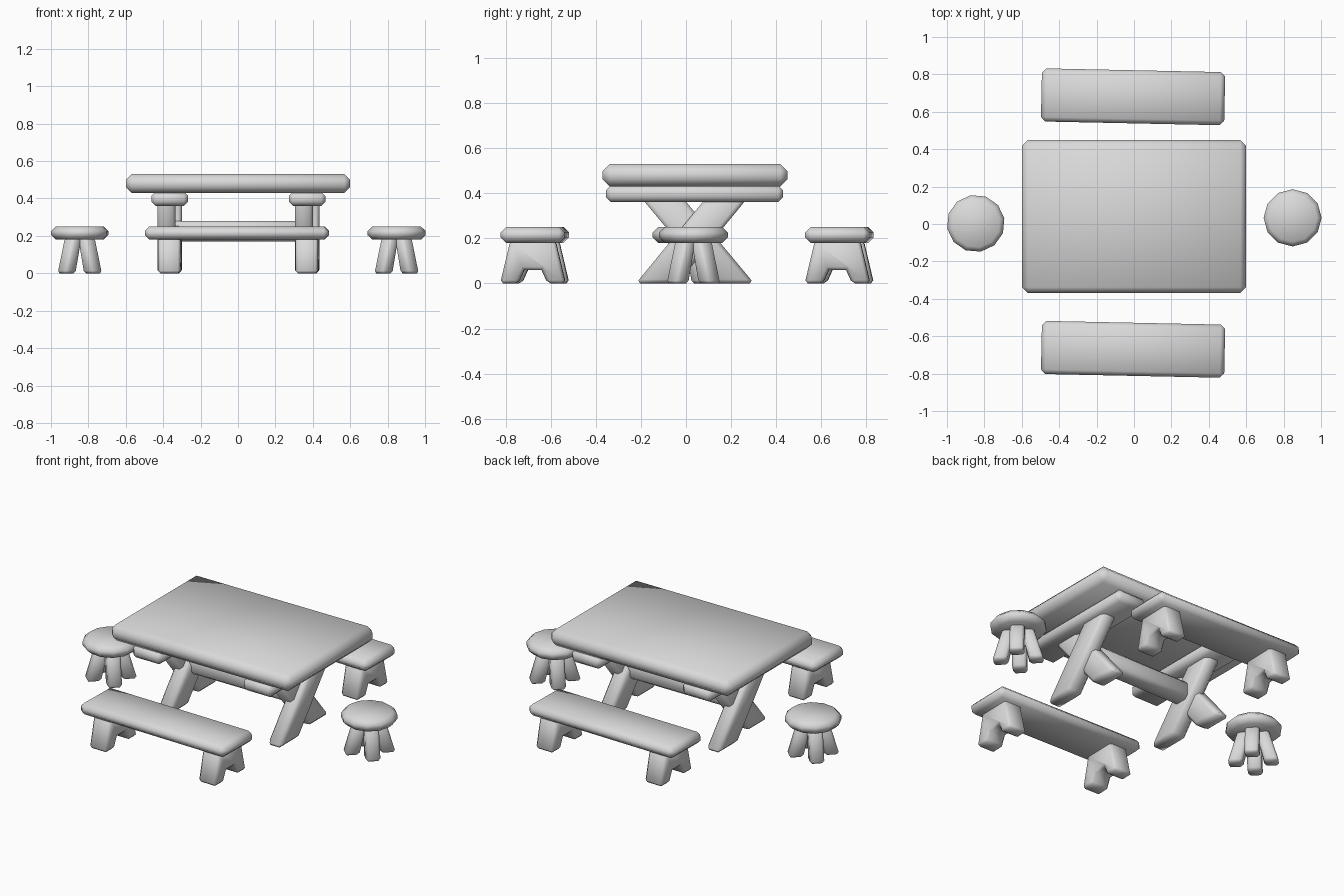
import bpy
import bmesh
from math import cos, sin, pi, radians
from mathutils import Matrix

default = bpy.data.objects.get("Cube")
if default:
    bpy.data.objects.remove(default, do_unlink=True)

GREY = (0.7, 0.7, 0.7, 1.0)
mat = bpy.data.materials.new("plain_grey")
mat.use_nodes = True
mat.diffuse_color = GREY
shader = mat.node_tree.nodes["Principled BSDF"]
shader.inputs["Base Color"].default_value = GREY
shader.inputs["Roughness"].default_value = 0.8


def prism(name, profile, x0, x1, bevel, matrix=Matrix()):
    """Extrude a (y, z) profile from x0 to x1, chamfer its convex edges and smooth it."""
    bm = bmesh.new()
    face = bm.faces.new([bm.verts.new((x0, y, z)) for y, z in profile])
    side = bmesh.ops.extrude_face_region(bm, geom=[face])["geom"]
    bmesh.ops.translate(bm, vec=(x1 - x0, 0, 0),
                        verts=[v for v in side if isinstance(v, bmesh.types.BMVert)])
    bmesh.ops.recalc_face_normals(bm, faces=bm.faces)
    edges = [e for e in bm.edges if e.calc_face_angle_signed(0) > 0.6]
    bmesh.ops.bevel(bm, geom=edges, offset=bevel, segments=1, profile=0.5,
                    affect='EDGES', clamp_overlap=True)
    for f in bm.faces:
        f.smooth = True
    mesh = bpy.data.meshes.new(name)
    bm.to_mesh(mesh)
    bm.free()
    mesh.set_sharp_from_angle(angle=radians(60))
    mesh.materials.append(mat)
    obj = bpy.data.objects.new(name, mesh)
    obj.matrix_world = matrix
    bpy.context.scene.collection.objects.link(obj)
    return obj


def box(name, x, y, z, bevel, matrix=Matrix()):
    """Chamfered box from (min, max) ranges."""
    return prism(name, [(y[0], z[0]), (y[1], z[0]), (y[1], z[1]), (y[0], z[1])],
                 x[0], x[1], bevel, matrix)


# Table top and stretcher
box("table_top", (-0.6, 0.6), (-0.37, 0.45), (0.43, 0.53), 0.032)
box("table_stretcher", (-0.36, 0.36), (-0.015, 0.095), (0.17, 0.28), 0.02)


def slanted(bottom, top, half):
    return [(bottom - half, 0), (bottom + half, 0), (top + half, 0.39), (top - half, 0.39)]


# Crossed trestles with a bearer under the top
for label, cx in (("right", -0.365), ("left", 0.37)):
    box(f"table_bearer_{label}", (cx - 0.098, cx + 0.098), (-0.355, 0.43), (0.36, 0.435), 0.022)
    prism(f"table_leg_a_{label}", slanted(0.21, -0.115, 0.092), cx - 0.066, cx + 0.03, 0.018)
    prism(f"table_leg_b_{label}", slanted(-0.13, 0.19, 0.092), cx - 0.03, cx + 0.066, 0.018)

# Benches with notched legs
HALF_ARCH = [(0.065, 0), (0.145, 0), (0.1, 0.19)]
arch = [(0.038, 0.06)] + HALF_ARCH + [(-y, z) for y, z in reversed(HALF_ARCH)] + [(-0.038, 0.06)]
for label, cy in (("front", -0.67), ("back", 0.68)):
    place = Matrix.Translation((-0.005, cy, 0)) @ Matrix.Rotation(radians(-1.2), 4, 'Z')
    box(f"{label}_bench_seat", (-0.49, 0.49), (-0.142, 0.142), (0.18, 0.25), 0.024, place)
    for side, cx in (("right", -0.36), ("left", 0.375)):
        prism(f"{label}_bench_leg_{side}", arch, cx - 0.06, cx + 0.06, 0.014, place)

# Round stools with four splayed legs
disc = [(0.153 * cos(i * pi / 6), 0.155 * sin(i * pi / 6)) for i in range(12)]
leg = [(0.06, 0), (0.14, 0), (0.085, 0.19), (0.015, 0.19)]
for label, cx, cy, turn in (("right", -0.846, 0.003, 10), ("left", 0.848, 0.033, 0)):
    place = Matrix.Translation((cx, cy, 0)) @ Matrix.Rotation(radians(turn), 4, 'Z')
    prism(f"{label}_stool_seat", disc, 0.18, 0.25, 0.024,
          place @ Matrix.Rotation(-pi / 2, 4, 'Y'))
    base = Matrix.Translation((cx, cy, 0))
    for k in range(4):
        prism(f"{label}_stool_leg_{k + 1}", leg, -0.04, 0.04, 0.013,
              base @ Matrix.Rotation(pi / 4 + k * pi / 2, 4, 'Z'))
